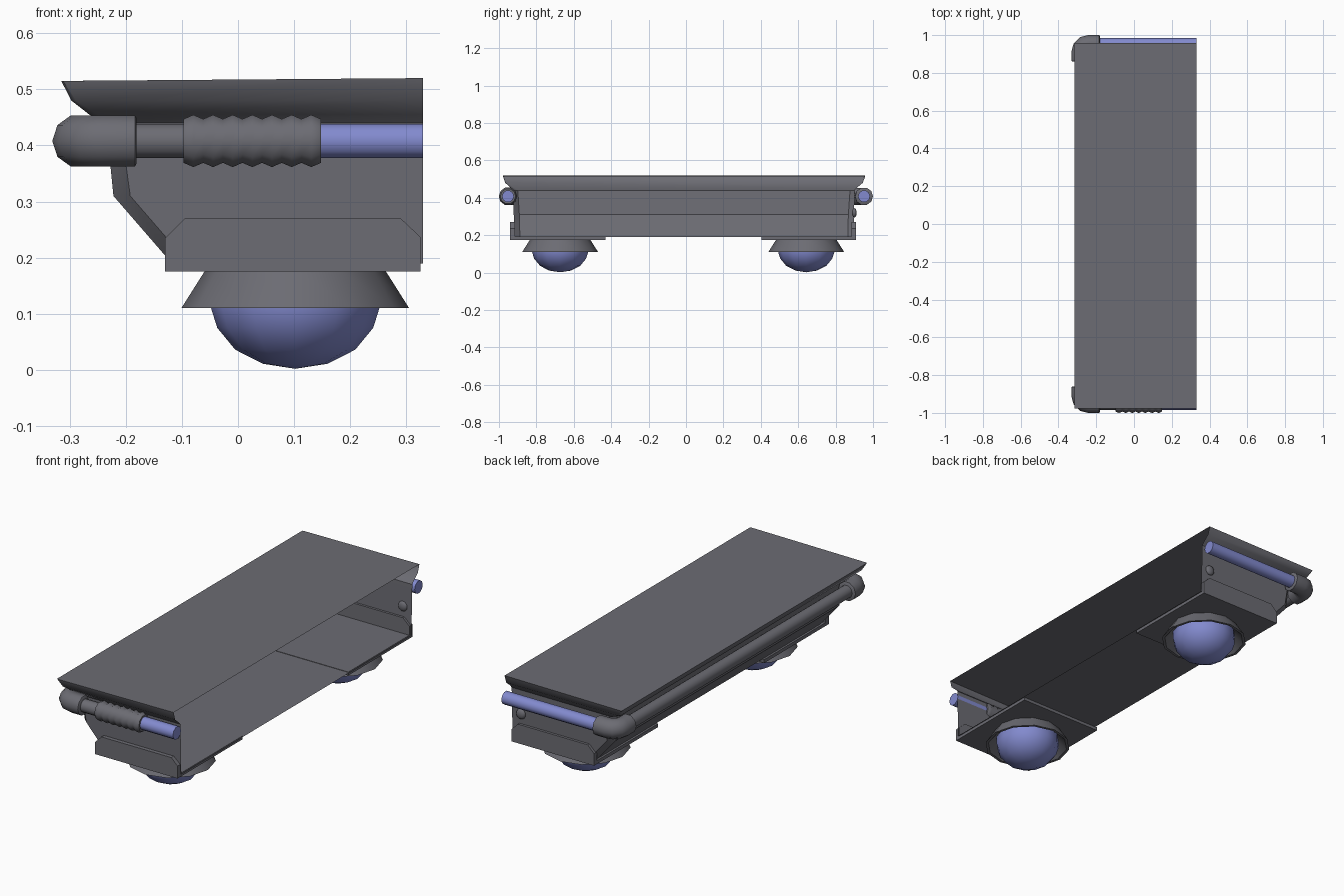
import bpy, bmesh, math
from mathutils import Vector

if "Cube" in bpy.data.objects:
    bpy.data.objects.remove(bpy.data.objects["Cube"])


def material(name, rgb):
    m = bpy.data.materials.new(name)
    m.diffuse_color = (*rgb, 1)
    m.use_nodes = True
    m.node_tree.nodes["Principled BSDF"].inputs["Base Color"].default_value = m.diffuse_color
    return m


GREY = material("dark grey metal", (0.15, 0.15, 0.172))
BLUE = material("soft blue", (0.225, 0.255, 0.62))


def finish(bm, name, mat, angle=None):
    bmesh.ops.recalc_face_normals(bm, faces=bm.faces)
    me = bpy.data.meshes.new(name)
    bm.to_mesh(me)
    bm.free()
    me.materials.append(mat)
    ob = bpy.data.objects.new(name, me)
    bpy.context.collection.objects.link(ob)
    if angle:
        bpy.ops.object.select_all(action='DESELECT')
        ob.select_set(True)
        bpy.context.view_layer.objects.active = ob
        bpy.ops.object.shade_smooth_by_angle(angle=math.radians(angle))
    return ob


def bridge(bm, rings, closed=True):
    for a, b in zip(rings, rings[1:]):
        n = len(a)
        for i in range(n if closed else n - 1):
            j = (i + 1) % n
            bm.faces.new((a[i], a[j], b[j], b[i]))


def pipe(name, path, radii, mat, sides=10):
    """Sweep a round section along a horizontal path of (x, y) points."""
    bm = bmesh.new()
    pts = [Vector((x, y, 0.408)) for x, y in path]
    rings = []
    for i, p in enumerate(pts):
        a = (p - pts[i - 1]).normalized() if i else None
        b = (pts[i + 1] - p).normalized() if i < len(pts) - 1 else None
        a, b = a or b, b or a
        t = (a + b).normalized()
        side = Vector((t.y, -t.x, 0)) / t.dot(a)
        r = radii[i]
        rings.append([bm.verts.new(p + side * r * math.cos(k * math.tau / sides)
                                   + Vector((0, 0, r * math.sin(k * math.tau / sides))))
                      for k in range(sides)])
    bridge(bm, rings)
    bm.faces.new(rings[0])
    bm.faces.new(rings[-1])
    return finish(bm, name, mat, 50)


def lathe(name, profile, centre, mat, sides=12):
    bm = bmesh.new()
    rings = [[bm.verts.new((centre[0] + r * math.cos(k * math.tau / sides),
                            centre[1] + r * math.sin(k * math.tau / sides), z))
              for k in range(sides)] for r, z in profile]
    bridge(bm, rings)
    bmesh.ops.remove_doubles(bm, verts=bm.verts, dist=0.0005)
    return finish(bm, name, mat, 40)


def prism(name, outline, y0, y1, mat):
    """Extrude an (x, z) outline along y."""
    bm = bmesh.new()
    rings = [[bm.verts.new((x, y, z)) for x, z in outline] for y in (y0, y1)]
    bridge(bm, rings)
    for r in rings:
        bm.faces.new(r)
    return finish(bm, name, mat)


XR = 0.33  # open right end

# body shell: top, flared lip, walls and floor, open on the right
bm = bmesh.new()
rings = []
for z, xl, yf, yb, c in ((0.515, -0.315, -0.978, 0.958, 0.003),
                         (0.48, -0.297, -0.967, 0.945, 0.008),
                         (0.455, -0.265, -0.938, 0.915, 0.015),
                         (0.44, -0.235, -0.924, 0.902, 0.025),
                         (0.31, -0.222, -0.921, 0.898, 0.03),
                         (0.19, -0.118, -0.918, 0.895, 0.03)):
    zr = 0.52 if z == 0.515 else z
    rings.append([bm.verts.new(v) for v in (
        (XR, yf, zr), (xl + c, yf, z), (xl, yf + c, z),
        (xl, yb - c, z), (xl + c, yb, z), (XR, yb, zr))])
bridge(bm, rings, closed=False)
bm.faces.new(rings[0])
bm.faces.new(rings[-1])
finish(bm, "body_shell", GREY, 35)

# corner brackets: base plate with an upright chamfered flange
flange = [(-0.13, 0.175), (0.325, 0.175), (0.325, 0.237), (0.29, 0.27),
          (-0.095, 0.27), (-0.13, 0.235)]
plate = [(-0.13, 0.175), (0.325, 0.175), (0.325, 0.192), (-0.13, 0.192)]
for end, outer, inner, f, cy in (("front", -0.94, -0.43, -0.915, -0.673),
                                 ("back", 0.91, 0.405, 0.885, 0.643)):
    prism(end + "_base_plate", plate, outer, inner, GREY)
    prism(end + "_flange", flange, outer, f, GREY)
    # hover foot: conical skirt around a flattened dome
    lathe(end + "_foot_skirt", [(0.16, 0.178), (0.203, 0.11), (0.19, 0.11),
                                (0.148, 0.15)], (0.102, cy), GREY)
    lathe(end + "_foot_dome", [(0.15, 0.15), (0.15, 0.11), (0.139, 0.075),
                               (0.107, 0.036), (0.058, 0.011), (0, 0.002)],
          (0.102, cy), BLUE)

# bumper rail: corner elbows, side rail, end tubes and a ribbed sleeve
XC, YC = -0.283, 0.952
for end, s in (("front", -1), ("back", 1)):
    bend = [(XC + 0.045 - 0.045 * math.sin(a), s * (YC - 0.045 + 0.045 * math.cos(a)))
            for a in (0, math.pi / 6, math.pi / 3, math.pi / 2)]
    path = [(-0.181, s * YC), (-0.184, s * YC)] + bend + [(XC, s * 0.863), (XC, s * 0.86)]
    pipe(end + "_rail_elbow", path, [0.043] + [0.048] * 6 + [0.043], GREY)
pipe("side_rail", [(XC, -0.88), (XC, 0.88)], [0.032] * 2, GREY)
pipe("front_rail_neck", [(-0.2, -YC), (-0.08, -YC)], [0.032] * 2, GREY)
ribs = 7
steps = ribs * 2
pipe("ribbed_sleeve", [(-0.097 + 0.245 * i / steps, -YC) for i in range(steps + 1)],
     [0.049 if i % 2 else 0.041 for i in range(steps + 1)], GREY)
pipe("front_blue_tube", [(0.13, -YC), (XR, -YC)], [0.032] * 2, BLUE)
pipe("back_blue_tube", [(-0.2, YC), (XR, YC)], [0.032] * 2, BLUE)

# round stud on the back wall
bm = bmesh.new()
bmesh.ops.create_uvsphere(bm, u_segments=12, v_segments=8, radius=0.025)
bmesh.ops.scale(bm, vec=(1, 0.5, 1), verts=bm.verts)
bmesh.ops.translate(bm, vec=(0.28, 0.9, 0.32), verts=bm.verts)
finish(bm, "back_stud", GREY, 60)
